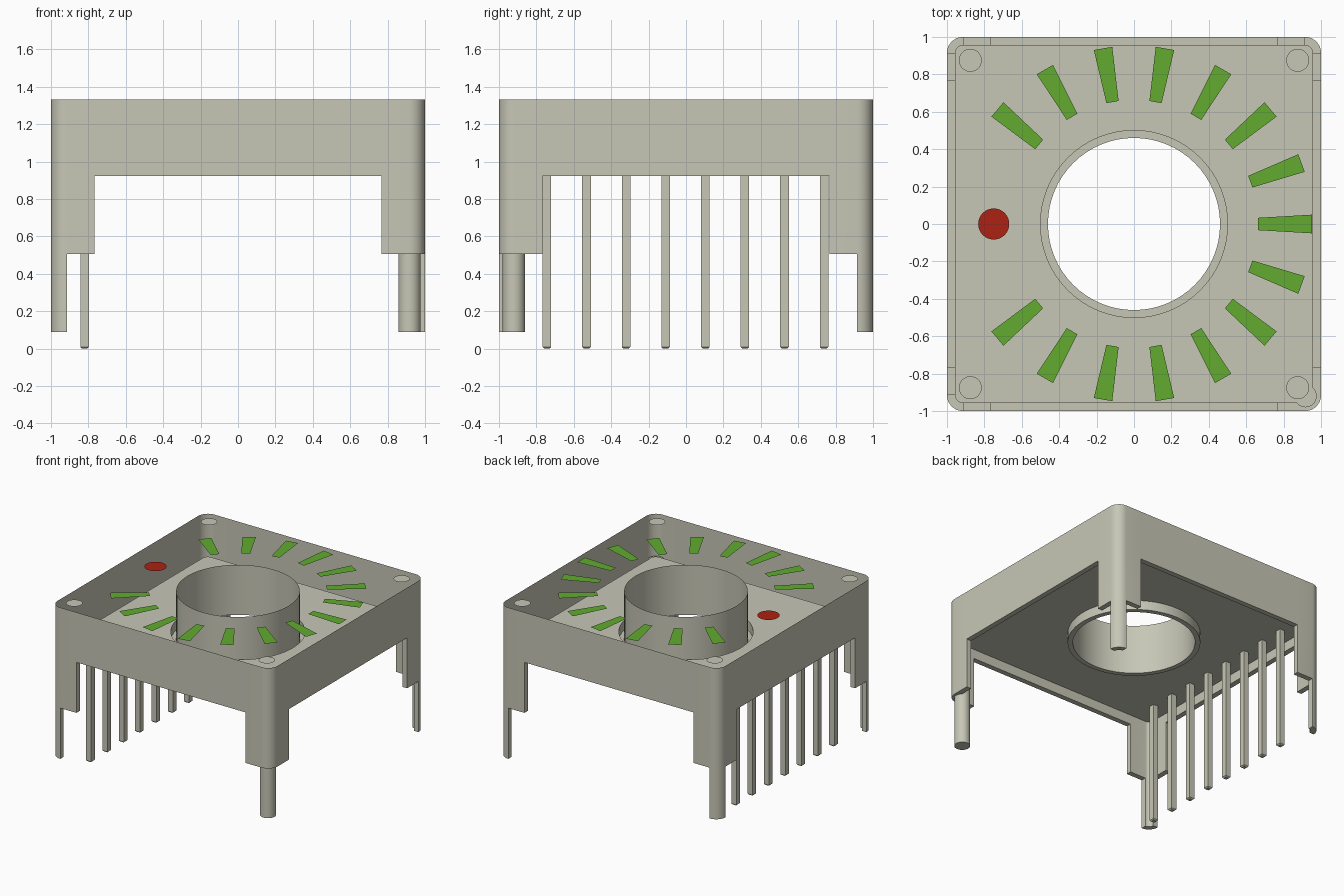
import bpy, bmesh, math
from mathutils import Matrix, Vector

cube = bpy.data.objects.get("Cube")
if cube:
    bpy.data.objects.remove(cube, do_unlink=True)

TOP, PLATE, RIM, SKIRT, FOOT = 1.333, 1.0, 0.922, 0.507, 0.09


def material(name, rgb):
    m = bpy.data.materials.new(name)
    m.use_nodes = True
    m.diffuse_color = (*rgb, 1)
    bsdf = next(n for n in m.node_tree.nodes if n.type == 'BSDF_PRINCIPLED')
    bsdf.inputs["Base Color"].default_value = (*rgb, 1)
    return m


BEIGE = material("warm grey plastic", (0.57, 0.57, 0.47))
GREEN = material("green light", (0.122, 0.41, 0.03))
RED = material("red light", (0.41, 0.016, 0.006))


def finish(name, bm, mat, smooth=False):
    mesh = bpy.data.meshes.new(name)
    bm.to_mesh(mesh)
    bm.free()
    mesh.materials.append(mat)
    ob = bpy.data.objects.new(name, mesh)
    bpy.context.collection.objects.link(ob)
    if smooth:
        bpy.ops.object.select_all(action='DESELECT')
        ob.select_set(True)
        bpy.context.view_layer.objects.active = ob
        bpy.ops.object.shade_smooth_by_angle(angle=math.radians(30))
    return ob


def quad(bm, *pts):
    bm.faces.new([bm.verts.new(p) for p in pts])


def at(p, z):
    return (p[0], p[1], z)


def outline(half, radius, n):
    """Rounded square, counter-clockwise, split where the skirt steps."""
    c, pts = half - radius, []
    for q in range(4):
        arc = [(c + radius * math.cos(a), c + radius * math.sin(a))
               for a in (math.pi / 2 * i / n for i in range(n + 1))]
        rot = Matrix.Rotation(q * math.pi / 2, 2)
        pts += [rot @ Vector(p) for p in [(half, 0.768)] + arc + [(0.768, half)]]
    return pts


def circle(radius, n=64):
    return [(radius * math.cos(2 * math.pi * i / n),
             radius * math.sin(2 * math.pi * i / n)) for i in range(n)]


# Housing: open-topped shell with stepped skirt and three corner legs
bm = bmesh.new()
N = 8
outer, inner = outline(1.0, 0.085, N), outline(0.957, 0.042, N)
lows = []
for q in range(4):
    leg = SKIRT if q == 3 else FOOT      # front left corner carries a round post
    lows += [SKIRT] + [leg] * N + [SKIRT, RIM]
levels = [FOOT, SKIRT, RIM, PLATE, TOP]
count = len(outer)
for i in range(count):
    j = (i + 1) % count
    o0, o1, i0, i1 = outer[i], outer[j], inner[i], inner[j]
    low, prev = lows[i], lows[i - 1]
    for a, b in zip(levels, levels[1:]):
        if a >= low:
            quad(bm, at(o0, a), at(o1, a), at(o1, b), at(o0, b))
            if b <= PLATE:
                quad(bm, at(i1, a), at(i0, a), at(i0, b), at(i1, b))
        # upright faces where the skirt steps
        if min(low, prev) <= a < max(low, prev):
            quad(bm, at(o0, a), at(i0, a), at(i0, b), at(o0, b))
    quad(bm, at(o1, low), at(o0, low), at(i0, low), at(i1, low))

# Centre tube with a lip below the plate
bore, lip = circle(0.46), circle(0.5)
for i in range(len(bore)):
    j = (i + 1) % len(bore)
    quad(bm, at(bore[j], RIM), at(bore[i], RIM), at(bore[i], TOP), at(bore[j], TOP))
    quad(bm, at(lip[i], RIM), at(lip[j], RIM), at(lip[j], PLATE), at(lip[i], PLATE))
    quad(bm, at(bore[i], RIM), at(bore[j], RIM), at(lip[j], RIM), at(lip[i], RIM))
bmesh.ops.remove_doubles(bm, verts=bm.verts, dist=1e-5)

# Plate between the skirt and the tube
rim_edges = [e for e in bm.edges if e.is_boundary
             and all(abs(v.co.z - PLATE) < 1e-4 for v in e.verts)]
bmesh.ops.triangle_fill(bm, edges=rim_edges, use_beauty=True, normal=(0, 0, -1))
bmesh.ops.recalc_face_normals(bm, faces=bm.faces)
finish("housing", bm, BEIGE, smooth=True)

# Round locating post
bm = bmesh.new()
z0, z1 = FOOT, PLATE - 0.005
bmesh.ops.create_cone(bm, cap_ends=True, segments=32, radius1=0.06, radius2=0.06,
                      depth=z1 - z0,
                      matrix=Matrix.Translation((0.917, -0.92, (z0 + z1) / 2)))
finish("locating_post", bm, BEIGE, smooth=True)

# Row of square pins with chamfered tips
for k in range(8):
    bm = bmesh.new()
    bmesh.ops.create_cube(bm, size=1, matrix=Matrix.Translation(
        (-0.82, -0.744 + 0.2118 * k, PLATE / 2)) @ Matrix.Diagonal((0.046, 0.046, PLATE, 1)))
    tip = [e for e in bm.edges if all(v.co.z < 0.01 for v in e.verts)]
    bmesh.ops.bevel(bm, geom=tip, offset=0.009, segments=1, affect='EDGES')
    finish(f"pin_{k + 1}", bm, BEIGE)


# Flat discs on the top level: corner marks and the red light
def disc(name, x, y, r, mat):
    bm = bmesh.new()
    bmesh.ops.create_circle(bm, cap_ends=True, segments=32, radius=r,
                            matrix=Matrix.Translation((x, y, TOP)))
    finish(name, bm, mat)


for side, sx in (("left", 1), ("right", -1)):
    for end, sy in (("front", -1), ("back", 1)):
        disc(f"corner_disc_{end}_{side}", sx * 0.875, sy * 0.875, 0.061, BEIGE)
disc("red_light", -0.75, 0, 0.083, RED)

# Ring of tapered green lights, every 20 degrees with a gap at the red light
for k in range(-7, 8):
    bm = bmesh.new()
    quad(bm, (0.662, -0.033, TOP), (0.953, -0.05, TOP), (0.953, 0.05, TOP), (0.662, 0.033, TOP))
    bmesh.ops.rotate(bm, verts=bm.verts, cent=(0, 0, 0),
                     matrix=Matrix.Rotation(math.radians(20 * k), 3, 'Z'))
    finish(f"green_light_{k + 8}", bm, GREEN)
